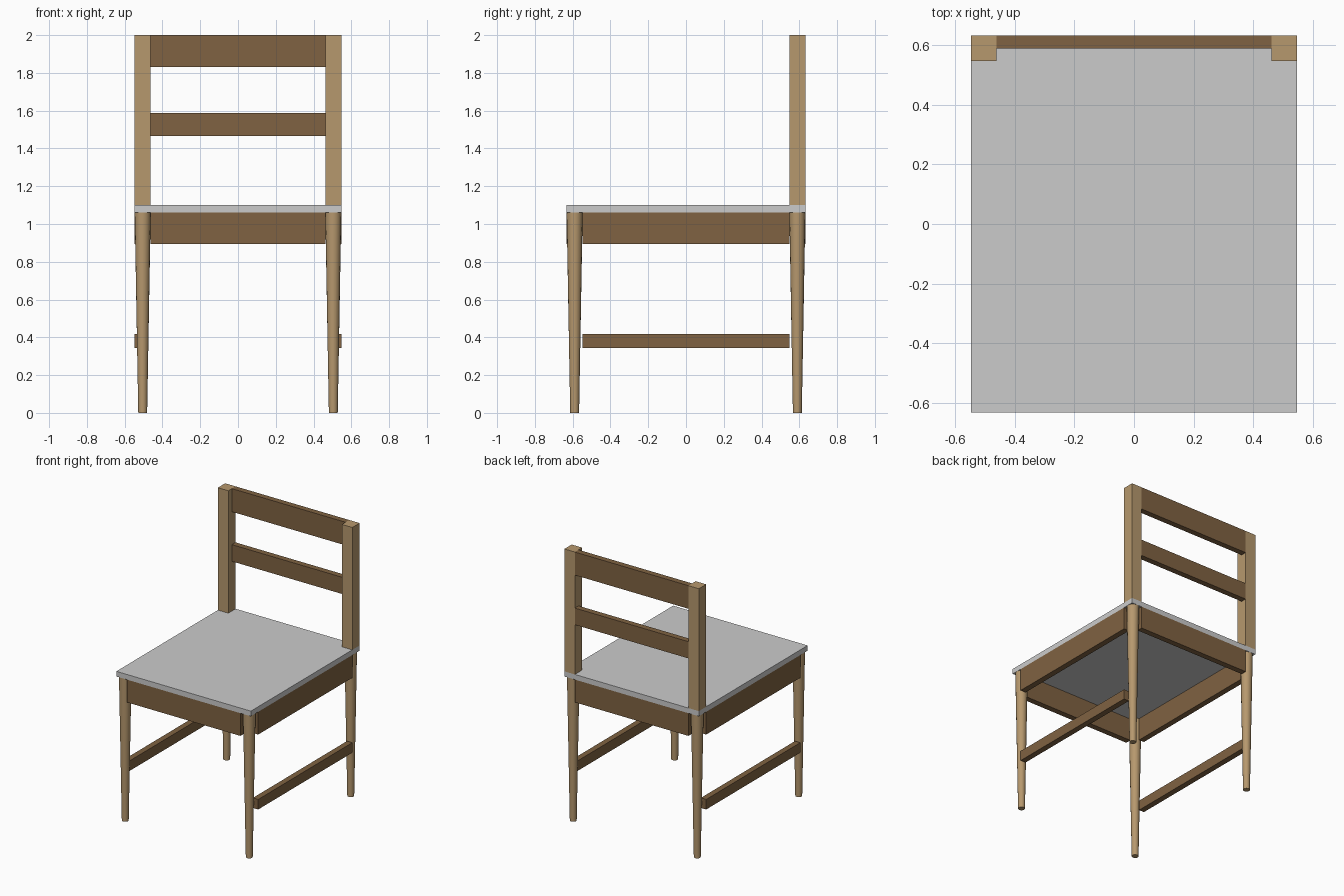
import bpy
import math

if "Cube" in bpy.data.objects:
    bpy.data.objects.remove(bpy.data.objects["Cube"])


def material(name, rgb):
    m = bpy.data.materials.new(name)
    m.diffuse_color = (*rgb, 1.0)
    m.use_nodes = True
    m.node_tree.nodes["Principled BSDF"].inputs["Base Color"].default_value = m.diffuse_color
    return m


light_wood = material("light wood", (0.47, 0.315, 0.155))
dark_wood = material("dark wood", (0.215, 0.123, 0.054))
seat_grey = material("seat grey", (0.60, 0.60, 0.60))


def box(name, x, y, z, mat):
    """Box from (min, max) ranges on each axis."""
    ranges = (x, y, z)
    bpy.ops.mesh.primitive_cube_add(size=1, location=[(a + b) / 2 for a, b in ranges])
    o = bpy.context.object
    o.name = name
    o.scale = [b - a for a, b in ranges]
    bpy.ops.object.transform_apply(location=False, rotation=False, scale=True)
    o.data.materials.append(mat)
    return o


def span(sign, inner, outer):
    return tuple(sorted((sign * inner, sign * outer)))


W, D = 0.547, 0.632          # half width and half depth
POST, RAIL = 0.085, 0.043    # post and rail thickness
IX, IY = W - POST, D - POST  # inner faces of the legs
SEAT_LOW, SEAT_TOP = 1.062, 1.10

# seat panel
box("seat", (-W, W), (-D, D), (SEAT_LOW, SEAT_TOP), seat_grey)

# tapered round legs
for sx, side in ((-1, "left"), (1, "right")):
    for sy, end in ((-1, "front"), (1, "back")):
        bpy.ops.mesh.primitive_cone_add(
            vertices=16, radius1=0.0235, radius2=POST / 2, depth=SEAT_LOW,
            location=(sx * (W - POST / 2), sy * (D - POST / 2), SEAT_LOW / 2))
        leg = bpy.context.object
        leg.name = f"{end}_{side}_leg"
        leg.data.materials.append(light_wood)
        bpy.ops.object.shade_smooth_by_angle(angle=math.radians(35))

# back posts, side aprons and side stretchers
for s, side in ((-1, "left"), (1, "right")):
    box(f"{side}_back_post", span(s, IX, W), (D - POST, D), (SEAT_TOP, 2.0), light_wood)
    box(f"{side}_apron", span(s, W - RAIL, W), (-IY, IY), (0.895, SEAT_LOW), dark_wood)
    box(f"{side}_stretcher", span(s, W - RAIL, W), (-IY, IY), (0.344, 0.418), dark_wood)

# front and back aprons
for s, end in ((-1, "front"), (1, "back")):
    box(f"{end}_apron", (-IX, IX), span(s, D - RAIL, D), (0.895, SEAT_LOW), dark_wood)

# backrest rails
box("top_rail", (-IX, IX), (D - RAIL, D), (1.83, 2.0), dark_wood)
box("middle_rail", (-IX, IX), (D - RAIL, D), (1.465, 1.588), dark_wood)
